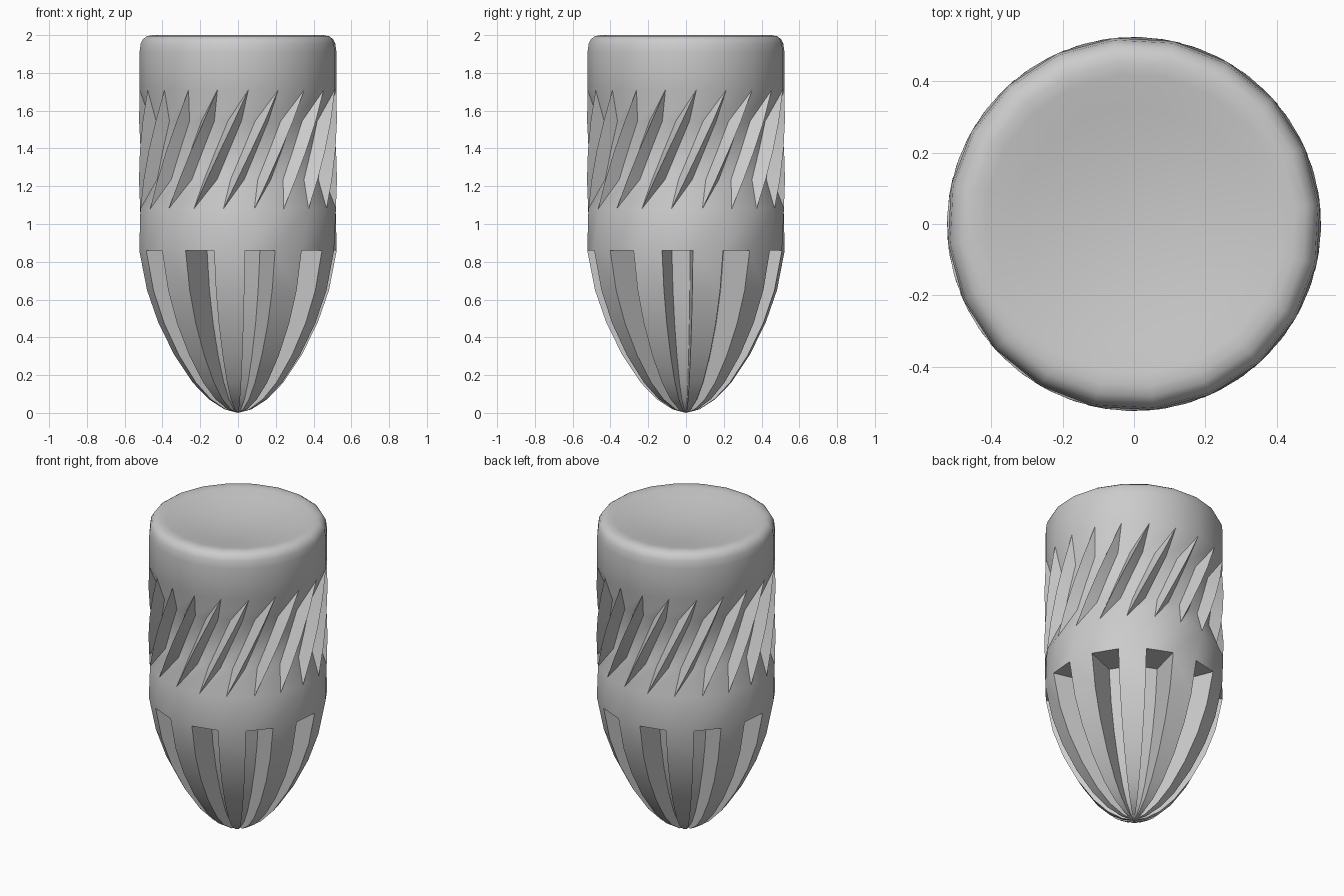
import bpy, bmesh
from math import sin, cos, radians

if "Cube" in bpy.data.objects:
    bpy.data.objects.remove(bpy.data.objects["Cube"])

R = 0.524


def polar(r, deg, z):
    # angle measured from the front (-y) towards +x
    a = radians(deg)
    return (r * sin(a), -r * cos(a), z)


def skin(name, stacks):
    """Join stacks of closed rings into one welded, smooth-shaded mesh."""
    bm = bmesh.new()
    for rings in stacks:
        loops = [[bm.verts.new(p) for p in ring] for ring in rings]
        n = len(loops[0])
        for a, b in zip(loops, loops[1:]):
            for i in range(n):
                j = (i + 1) % n
                bm.faces.new((a[i], a[j], b[j], b[i]))
    bmesh.ops.remove_doubles(bm, verts=bm.verts, dist=0.0005)
    bmesh.ops.recalc_face_normals(bm, faces=bm.faces)
    me = bpy.data.meshes.new(name)
    bm.to_mesh(me)
    bm.free()
    ob = bpy.data.objects.new(name, me)
    bpy.context.collection.objects.link(ob)
    bpy.ops.object.select_all(action='DESELECT')
    ob.select_set(True)
    bpy.context.view_layer.objects.active = ob
    bpy.ops.object.shade_smooth_by_angle(angle=radians(32))
    return ob


def body_ring(r, z, shift, half=0.0, floor=None):
    # 20 repeats: rib left foot, rib crest, rib right foot
    f = floor or r
    pts = []
    for k in range(20):
        c = shift + 18 * k
        pts += [polar(f, c - half, z), polar(r, c, z), polar(f, c + half, z)]
    return pts


# Body: plain band, recessed waist with twisted ribs, rounded rim, dished top
top = 42
body = [body_ring(R, 0.86, 4), body_ring(R, 1.08, 9.5),
        body_ring(R, 1.235, 17.6, 4.5, 0.462),
        body_ring(R, 1.39, 25.7, 4.5, 0.46),
        body_ring(R, 1.545, 33.8, 4.5, 0.462),
        body_ring(R, 1.71, top)]
for r, z in [(R, 1.91), (0.518, 1.955), (0.505, 1.98), (0.485, 1.994),
             (0.455, 2.0), (0.42, 1.996), (0.33, 1.978), (0.22, 1.962),
             (0.11, 1.95), (0, 1.948)]:
    body.append(body_ring(r, z, top))


# Nose: ten radial-walled flutes converging on the tip
def nose_ring(r, z, floor):
    pts = []
    for k in range(10):
        a = 22 + 36 * k
        pts += [polar(r, a, z), polar(r, a + 18, z),
                polar(r * floor, a + 18, z), polar(r * floor, a + 36, z)]
    return pts


nose = [nose_ring(R, 0.86, 1.0)]
for r, z in [(R, 0.86), (0.483, 0.65), (0.422, 0.475), (0.337, 0.305),
             (0.24, 0.16), (0.155, 0.072), (0.07, 0.018), (0, 0)]:
    nose.append(nose_ring(r, z, 0.59))

skin("ribbed_bullet_body", [body, nose])
